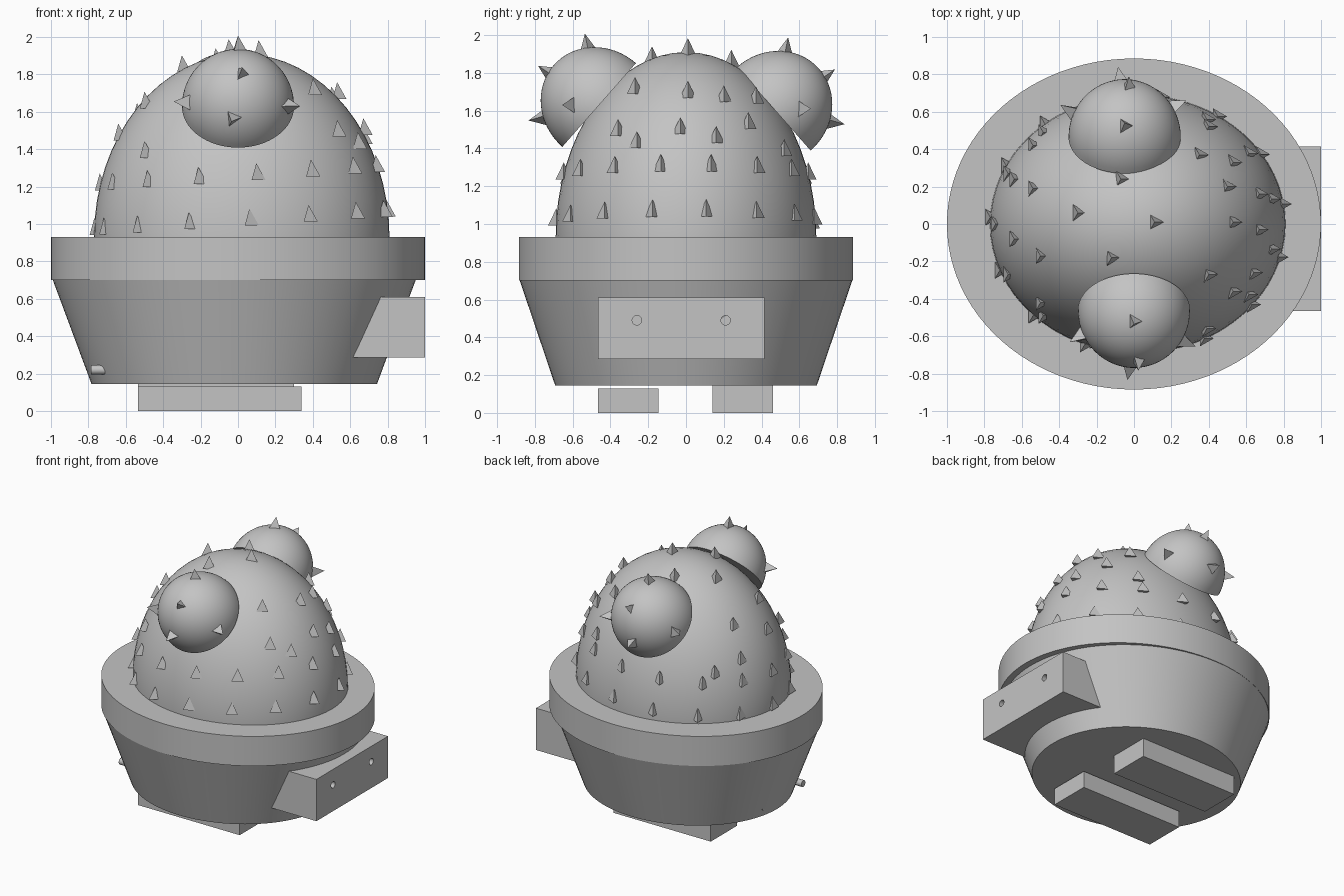
import bpy
import bmesh
import math
from mathutils import Matrix, Vector

cube = bpy.data.objects.get("Cube")
if cube:
    bpy.data.objects.remove(cube, do_unlink=True)

grey = bpy.data.materials.new("plain grey")
grey.use_nodes = True
GREY = (0.55, 0.55, 0.55, 1)
grey.diffuse_color = GREY
grey.node_tree.nodes["Principled BSDF"].inputs["Base Color"].default_value = GREY


def finish(name, bm, smooth=False):
    """Turn a bmesh into a named object in the plain grey material."""
    bmesh.ops.recalc_face_normals(bm, faces=bm.faces)
    mesh = bpy.data.meshes.new(name)
    bm.to_mesh(mesh)
    bm.free()
    mesh.materials.append(grey)
    obj = bpy.data.objects.new(name, mesh)
    bpy.context.collection.objects.link(obj)
    if smooth:
        bpy.ops.object.select_all(action="DESELECT")
        obj.select_set(True)
        bpy.context.view_layer.objects.active = obj
        bpy.ops.object.shade_smooth_by_angle(angle=math.radians(35))
    return obj


def round_part(name, low, high, scale, x=0.0, foot=1.0):
    """Oval drum between two heights; foot is the lower radius ratio."""
    bm = bmesh.new()
    place = Matrix.Translation((x, 0, (low + high) / 2)) @ Matrix.Diagonal((*scale, 1, 1))
    bmesh.ops.create_cone(bm, cap_ends=True, segments=96, radius1=foot, radius2=1,
                          depth=high - low, matrix=place)
    return finish(name, bm, True)


def half_ball(name, centre, radii, axis=(0, 0, 1), cut=0.0):
    """Closed half ellipsoid whose pole points along axis."""
    bm = bmesh.new()
    bmesh.ops.create_uvsphere(bm, u_segments=64, v_segments=32, radius=1)
    bmesh.ops.bisect_plane(bm, geom=bm.verts[:] + bm.edges[:] + bm.faces[:], dist=1e-5,
                           plane_co=(0, 0, cut), plane_no=(0, 0, 1), clear_inner=True)
    rims = [e for e in bm.edges if e.is_boundary]
    bmesh.ops.holes_fill(bm, edges=rims, sides=0)
    turn = Vector((0, 0, 1)).rotation_difference(Vector(axis)).to_matrix().to_4x4()
    bm.transform(Matrix.Translation(centre) @ turn @ Matrix.Diagonal((*radii, 1)))
    return finish(name, bm, True)


def prism(name, outline, y0, y1):
    """Extrude an x-z outline between two y positions."""
    bm = bmesh.new()
    face = bm.faces.new([bm.verts.new((x, y0, z)) for x, z in outline])
    moved = bmesh.ops.extrude_face_region(bm, geom=[face])["geom"]
    verts = [g for g in moved if isinstance(g, bmesh.types.BMVert)]
    bmesh.ops.translate(bm, verts=verts, vec=(0, y1 - y0, 0))
    return finish(name, bm)


def peg(name, x0, x1, y, z, radius=0.025):
    """Small cylinder lying along x."""
    bm = bmesh.new()
    place = Matrix.Translation(((x0 + x1) / 2, y, z)) @ Matrix.Rotation(math.pi / 2, 4, "Y")
    bmesh.ops.create_cone(bm, cap_ends=True, segments=24, radius1=radius, radius2=radius,
                          depth=x1 - x0, matrix=place)
    return finish(name, bm, True)


# Pot, rim and dome
round_part("pot_body", 0.145, 0.70, (0.97, 0.88), x=-0.02, foot=0.787)
round_part("pot_rim", 0.70, 0.93, (1.0, 0.885))
BASE, DOME = Vector((0.02, 0, 0.93)), Vector((0.79, 0.69, 0.98))
half_ball("dome", BASE, DOME, cut=-0.03)

# Front and back bumps, tilted outwards
bumps = []
for name, centre, side in (("front_bump", (0, -0.46, 1.63), -1),
                           ("back_bump", (-0.05, 0.465, 1.61), 1)):
    half_ball(name, centre, (0.3, 0.295, 0.32), axis=(0, 0.75 * side, 0.66))
    bumps.append((Vector(centre), side))

# Two feet
for name, y, end, top in (("front_foot", -0.465, 0.34, 0.13), ("back_foot", 0.14, 0.30, 0.147)):
    prism(name, [(-0.535, 0), (end, 0), (end, top), (-0.535, top)], y, y + 0.32)

# Side bracket with two sockets
bracket = prism("side_bracket", [(0.61, 0.285), (1, 0.285), (1, 0.61), (0.76, 0.61)],
                -0.465, 0.415)
for i, y in enumerate((-0.26, 0.21)):
    cutter = peg(f"socket_cutter_{i}", 0.85, 1.1, y, 0.49)
    cutter.hide_render = True
    cutter.hide_set(True)
    cut = bracket.modifiers.new("socket", "BOOLEAN")
    cut.operation, cut.solver, cut.object = "DIFFERENCE", "EXACT", cutter

# Matching pegs on the other side
for i, y in enumerate((-0.32, 0.16)):
    peg(f"side_peg_{i}", -0.785, -0.6, y, 0.22)

# Three-sided spikes
spikes = bmesh.new()


def spike(point, up=(0, 0, 1)):
    turn = Vector((0, 0, 1)).rotation_difference(Vector(up)).to_matrix().to_4x4()
    place = Matrix.Translation(point) @ turn @ Matrix.Translation((0, 0, 0.035))
    bmesh.ops.create_cone(spikes, cap_ends=True, segments=3, radius1=0.05, radius2=0,
                          depth=0.09, matrix=place @ Matrix.Rotation(-math.pi / 2, 4, "Z"))


def clear_of_bumps(p):
    return all((p - c).length > 0.31 for c, _ in bumps)


# Two even, slightly tilted rings around the dome
for height, start in ((1.01, 9), (1.25, 12)):
    for i in range(15):
        a = math.radians(start + 24 * i)
        z = height + 0.05 * math.cos(a)
        k = math.sqrt(1 - ((z - BASE.z) / DOME.z) ** 2)
        spike((BASE.x + DOME.x * k * math.cos(a), DOME.y * k * math.sin(a), z - 0.01))

# Loosely scattered spikes on the upper dome, in hundredths
UPPER = [(-30, 6), (-7, 24), (11, 1), (-12, -18), (35, 37), (40, 52), (53, 33), (50, 20),
         (53, 1), (67, -3), (64, -26), (40, -27), (53, -36), (-54, 19), (-50, -17),
         (-64, -8), (-64, 24), (67, 16), (-54, 42), (-50, -42)]
for x, y in UPPER:
    x, y = x / 100, y / 100
    k = ((x - BASE.x) / DOME.x) ** 2 + (y / DOME.y) ** 2
    p = Vector((x, y, BASE.z + DOME.z * math.sqrt(max(0, 1 - k))))
    if clear_of_bumps(p):
        spike(p)

# Spikes pointing outwards from each bump
for centre, side in bumps:
    for x, out, z in ((0, 0.06, 0.3), (0.02, 0.28, 0.18), (-0.03, 0.32, -0.07),
                      (0.27, 0.16, 0), (-0.28, 0.14, 0.02)):
        d = Vector((x, out * side, z)).normalized()
        spike(centre + d * 0.305, d)
finish("spikes", spikes)
